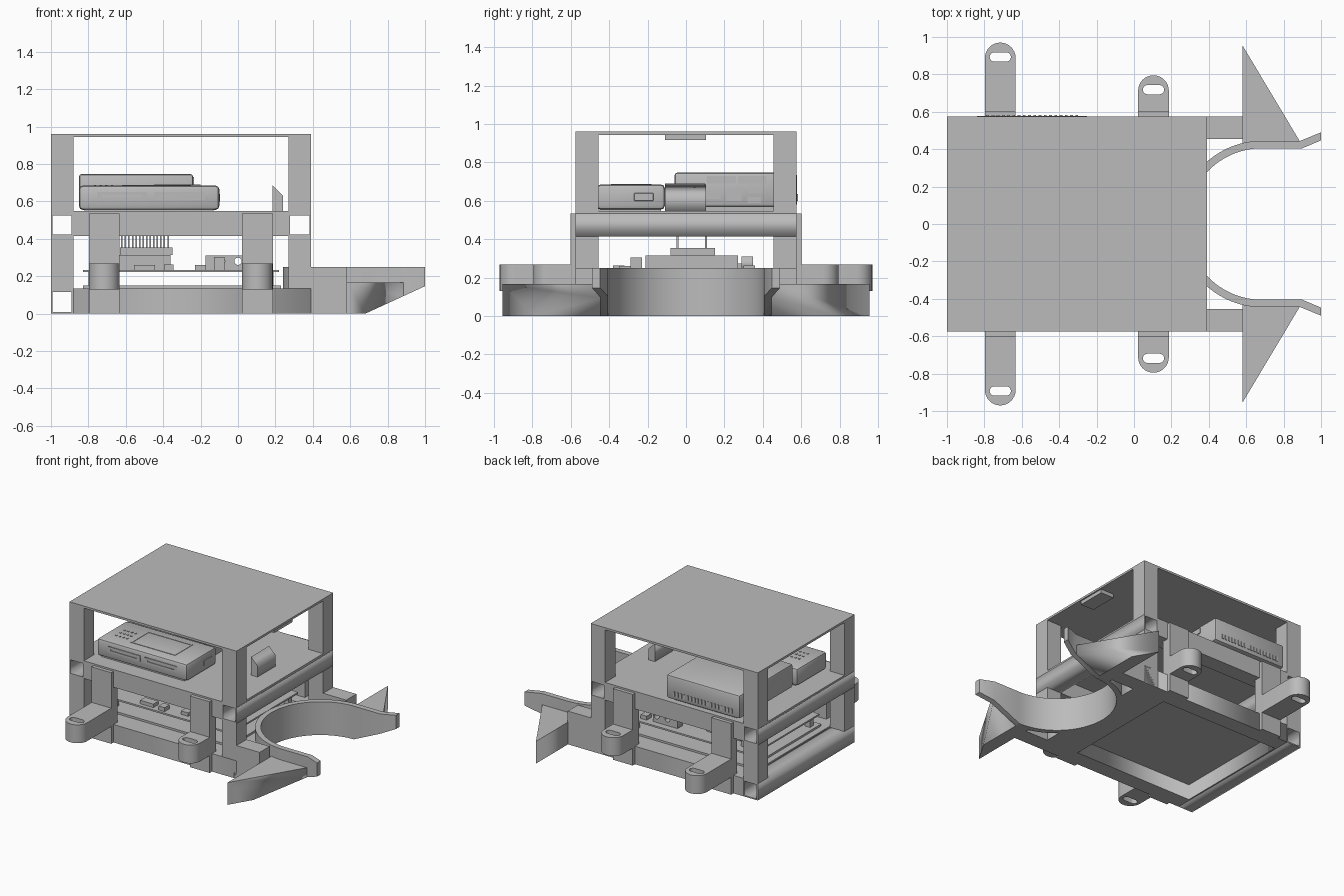
import bpy, bmesh, math
from mathutils import Vector, Matrix

cube = bpy.data.objects.get("Cube")
if cube:
    bpy.data.objects.remove(cube, do_unlink=True)

grey = bpy.data.materials.new("plain grey")
grey.use_nodes = True
GREY = (0.5, 0.5, 0.5, 1)
grey.diffuse_color = GREY
grey.node_tree.nodes["Principled BSDF"].inputs["Base Color"].default_value = GREY


def add(name, bm):
    bmesh.ops.recalc_face_normals(bm, faces=bm.faces)
    mesh = bpy.data.meshes.new(name)
    bm.to_mesh(mesh)
    bm.free()
    mesh.materials.clear()
    mesh.materials.append(grey)
    obj = bpy.data.objects.new(name, mesh)
    bpy.context.collection.objects.link(obj)
    return obj


def box(name, x, y, z, bevel=0.0):
    bm = bmesh.new()
    bmesh.ops.create_cube(bm, size=1)
    for v in bm.verts:
        v.co = [r[0] + (c + 0.5) * (r[1] - r[0]) for c, r in zip(v.co, (x, y, z))]
    if bevel:
        bmesh.ops.bevel(bm, geom=bm.edges[:], offset=bevel, segments=2,
                        profile=0.5, affect='EDGES')
    return add(name, bm)


def prism(name, loops, lo, hi, axis="Z", cut=None):
    """Extrude outlines (later loops become holes) along an axis."""
    curve = bpy.data.curves.new(name, 'CURVE')
    curve.dimensions, curve.fill_mode = '2D', 'BOTH'
    curve.extrude = (hi - lo) / 2
    for loop in loops:
        s = curve.splines.new('POLY')
        s.points.add(len(loop) - 1)
        for p, c in zip(s.points, loop):
            p.co = (c[0], c[1], 0, 1)
        s.use_cyclic_u = True
    tmp = bpy.data.objects.new(name, curve)
    bpy.context.collection.objects.link(tmp)
    bpy.context.view_layer.update()
    mesh = bpy.data.meshes.new_from_object(tmp.evaluated_get(bpy.context.evaluated_depsgraph_get()))
    bpy.data.objects.remove(tmp)
    bm = bmesh.new()
    bm.from_mesh(mesh)
    bmesh.ops.remove_doubles(bm, verts=bm.verts, dist=0.0001)
    mid = (lo + hi) / 2
    for v in bm.verts:
        a, b, c = v.co
        v.co = (a, b, c + mid) if axis == "Z" else (a, c + mid, b)
    if cut:
        r = bmesh.ops.bisect_plane(bm, geom=bm.verts[:] + bm.edges[:] + bm.faces[:],
                                   plane_co=cut[0], plane_no=cut[1], clear_outer=True)
        edges = [e for e in r["geom_cut"] if isinstance(e, bmesh.types.BMEdge)]
        bmesh.ops.holes_fill(bm, edges=edges)
    return add(name, bm)


def rect(x0, x1, y0, y1):
    return [(x0, y0), (x1, y0), (x1, y1), (x0, y1)]


def arc(cx, cy, r, a0, a1, n):
    return [(cx + r * math.cos(math.radians(a0 + (a1 - a0) * i / n)),
             cy + r * math.sin(math.radians(a0 + (a1 - a0) * i / n))) for i in range(n + 1)]


X0, X1, Y, W = -1.0, 0.39, 0.575, 0.12
JX, R0, R1 = 0.685, 0.405, 0.445

# Base frame with round notch and a recess below, closed by the floor
half = math.degrees(math.acos((JX - X1) / R1))
outline = ([(X0 + W, -Y), (X1, -Y)] + arc(JX, 0, R1, 180 + half, 180 - half, 24)
           + [(X1, Y), (X0 + W, Y)])
prism("base_frame", [outline, rect(-0.87, 0.12, -0.455, 0.455)], 0, 0.115)
prism("base_floor", [outline], 0.115, 0.135)

# Hollow cross beams
for name, x0, x1, z0, z1 in (("base_rear_beam", X0, X0 + W, 0, 0.125),
                             ("deck_rear_beam", X0, X0 + W, 0.415, 0.535),
                             ("deck_jaw_beam", X1 - W, X1, 0.415, 0.535)):
    t = 0.009
    prism(name, [rect(x0, x1, z0, z1), rect(x0 + t, x1 - t, z0 + t, z1 - t)], -Y, Y, "Y")

# Corner posts, long beams and the straps with slotted lugs
for s, side in ((-1, "right"), (1, "left")):
    def span(a, b):
        return tuple(sorted((s * a, s * b)))
    for name, x0, x1, zb in (("rear", X0, X0 + W, 0.125), ("jaw", X1 - W, X1, 0.0)):
        box(f"{name}_lower_post_{side}", (x0, x1), span(Y - W, Y), (zb, 0.415))
        box(f"{name}_upper_post_{side}", (x0, x1), span(Y - W, Y), (0.535, 0.945))
    box(f"deck_beam_{side}", (X0 + W, X1 - W), span(Y - W, Y), (0.415, 0.53))
    for n, cx, tip in (("rear", -0.715, 0.97), ("jaw", 0.104, 0.795)):
        r = 0.082
        box(f"{n}_strap_{side}", (cx - r, cx + r), span(0.53, 0.602), (0, 0.535))
        cy = tip - r
        lug = [(cx - r, 0.58), (cx + r, 0.58)] + arc(cx, cy, r, 0, 180, 16)
        slot = (arc(cx + 0.032, cy + 0.005, 0.025, -90, 90, 8)
                + arc(cx - 0.032, cy + 0.005, 0.025, 90, 270, 8))
        prism(f"{n}_lug_{side}", [[(a, s * b) for a, b in l] for l in (lug, slot)], 0.13, 0.268)

# Deck and roof
box("deck_plate", (X0, X1), (-Y, Y), (0.53, 0.548))
box("roof_plate", (X0, X1), (-Y, Y), (0.944, 0.96))
box("roof_tab", (0.27, 0.38), (-0.11, 0.105), (0.917, 0.946))
prism("deck_wedge", [[(0.185, 0.545), (0.24, 0.545), (0.24, 0.63), (0.185, 0.685)]], -0.11, 0.105, "Y")

# Docking jaw, trimmed by one sloping plane underneath
slope = ((0.68, 0, 0), Vector((0.147, 0, -0.32)).normalized())
outer = [(1.0, -0.49), (0.89, -R1)] + arc(JX, 0, R1, 270, 90, 48) + [(0.89, R1), (1.0, 0.49)]
inner = [(1.0, 0.447), (0.9, R0)] + arc(JX, 0, R0, 90, 270, 48) + [(0.9, -R0), (1.0, -0.447)]
jaw = prism("docking_jaw", [outer + inner], 0, 0.25, cut=slope)
for s, side in ((-1, "right"), (1, "left")):
    wing = [(0.58, s * 0.955), (0.885, s * 0.445), (0.58, s * 0.43)]
    prism(f"guide_wing_{side}", [wing], 0, 0.167, cut=slope)
    box(f"jaw_arm_{side}", (X1 - 0.02, 0.582), tuple(sorted((s * 0.455, s * Y))), (0, 0.25))

# Hub unit on the deck, with card slots, screen and side port
box("hub_foot", (-0.82, -0.13), (-0.45, -0.13), (0.545, 0.57))
hub = box("hub_body", (-0.85, -0.10), (-0.465, -0.11), (0.555, 0.685), 0.02)
for i, x in enumerate((-0.62, -0.315)):
    prism(f"hub_slot_frame_{i}", [rect(x - 0.135, x + 0.135, 0.608, 0.65),
                                  rect(x - 0.11, x + 0.11, 0.622, 0.634)], -0.47, -0.463, "Y")
prism("hub_screen_frame", [rect(-0.62, -0.25, -0.39, -0.18), rect(-0.61, -0.26, -0.38, -0.19)], 0.684, 0.688)
box("hub_port", (-0.102, -0.095), (-0.27, -0.17), (0.6, 0.64), 0.003)
for i in range(12):
    x, y = -0.77 + 0.03 * (i % 4), -0.36 + 0.05 * (i // 4)
    box(f"hub_dot_{i}", (x, x + 0.012), (y, y + 0.012), (0.684, 0.689))

# Small computer behind the hub, with ports and vents
box("computer_foot", (-0.8, -0.28), (-0.02, 0.53), (0.545, 0.58))
computer = box("computer_body", (-0.85, -0.24), (-0.06, 0.578), (0.57, 0.747), 0.015)
for i, (y0, y1, z0, z1) in enumerate(((0.11, 0.26, 0.69, 0.73), (0.27, 0.42, 0.69, 0.73),
                                      (0.21, 0.29, 0.6, 0.67), (0.32, 0.39, 0.64, 0.67),
                                      (0.32, 0.39, 0.59, 0.62), (0.1, 0.18, 0.61, 0.65))):
    box(f"computer_port_{i}", (-0.242, -0.234), (y0, y1), (z0, z1))
for i in range(18):
    x = -0.79 + i * 0.028
    box(f"computer_vent_{i}", (x, x + 0.015), (0.575, 0.583), (0.6, 0.635))
box("cable_block", (-0.45, -0.2), (-0.11, 0.1), (0.548, 0.69))

# Circuit boards in the lower bay
box("lower_board", (-0.83, 0.23), (-0.42, 0.42), (0.135, 0.15))
box("upper_board", (-0.83, 0.22), (-0.4, 0.4), (0.222, 0.234))
for x in (-0.78, 0.17):
    for y in (-0.35, 0.35):
        box("board_standoff", (x - 0.02, x + 0.02), (y - 0.02, y + 0.02), (0.15, 0.222))
box("header_block", (-0.64, -0.36), (-0.21, 0.27), (0.234, 0.315))
box("header_socket", (-0.63, -0.35), (-0.08, 0.15), (0.315, 0.355))
for i in range(14):
    x = -0.625 + i * 0.019
    for y in (-0.05, 0.1):
        box("header_pin", (x, x + 0.008), (y, y + 0.01), (0.355, 0.42))
prism("terminal_block", [rect(-0.175, 0.03, 0.234, 0.31), arc(-0.09, 0.28, 0.02, 0, 360, 12)[:-1],
                         arc(0.0, 0.28, 0.02, 0, 360, 12)[:-1]], 0.29, 0.35, "Y")
for i, (x, y, w, h) in enumerate(((-0.5, -0.34, 0.11, 0.026), (-0.2, -0.32, 0.06, 0.026),
                                  (-0.1, -0.26, 0.055, 0.07), (-0.72, 0.3, 0.06, 0.04),
                                  (0.1, 0.33, 0.05, 0.03), (-0.37, -0.35, 0.05, 0.03))):
    box(f"board_chip_{i}", (x - w / 2, x + w / 2), (y - 0.03, y + 0.03), (0.234, 0.234 + h))

# Smooth the curved parts, keeping edges sharp
for obj in bpy.context.selected_objects:
    obj.select_set(False)
for obj in bpy.data.objects:
    if "lug" in obj.name or obj in (jaw, hub, computer):
        obj.select_set(True)
        bpy.context.view_layer.objects.active = obj
bpy.ops.object.shade_smooth_by_angle(angle=math.radians(30))
